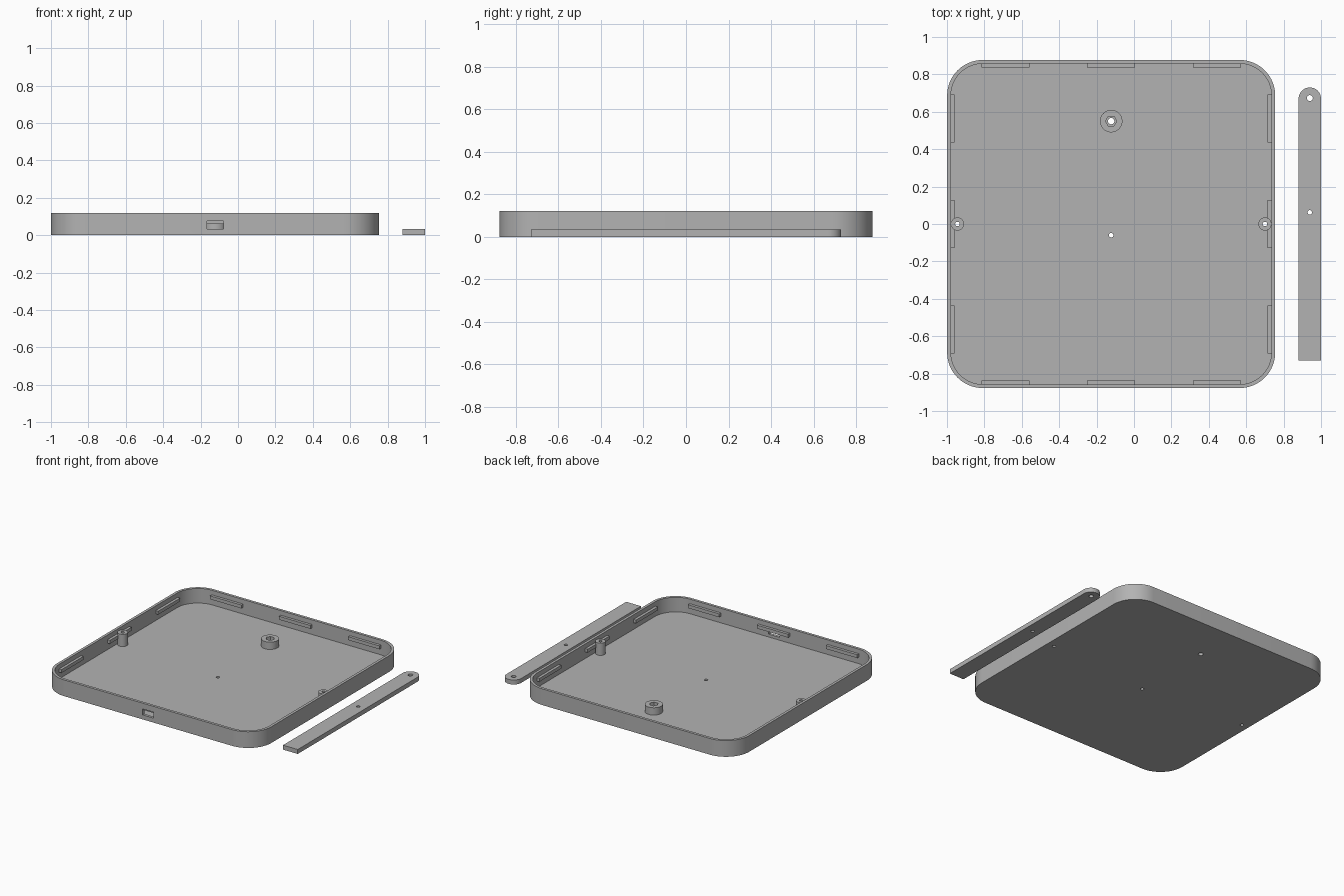
import bpy, bmesh, math

if "Cube" in bpy.data.objects:
    bpy.data.objects.remove(bpy.data.objects["Cube"])

CX = -0.122            # tray centre
HALF = 0.877           # tray half width
WALL, FLOOR, HEIGHT = 0.02, 0.012, 0.12

grey = bpy.data.materials.new("plain grey")
grey.diffuse_color = (0.45, 0.45, 0.45, 1)
grey.use_nodes = True
grey.node_tree.nodes["Principled BSDF"].inputs["Base Color"].default_value = grey.diffuse_color


def prism(name, outline, z0, z1):
    """Extrude a counter-clockwise outline from z0 to z1."""
    bm = bmesh.new()
    face = bm.faces.new([bm.verts.new((x, y, z0)) for x, y in outline])
    top = bmesh.ops.extrude_face_region(bm, geom=[face])["geom"]
    for v in top:
        if isinstance(v, bmesh.types.BMVert):
            v.co.z = z1
    bmesh.ops.recalc_face_normals(bm, faces=bm.faces)
    mesh = bpy.data.meshes.new(name)
    bm.to_mesh(mesh)
    bm.free()
    mesh.materials.append(grey)
    ob = bpy.data.objects.new(name, mesh)
    bpy.context.collection.objects.link(ob)
    return ob


def arc(x, y, r, a0, a1, n):
    return [(x + r * math.cos(math.radians(a0 + (a1 - a0) * i / n)),
             y + r * math.sin(math.radians(a0 + (a1 - a0) * i / n))) for i in range(n + 1)]


def circle(x, y, r, n=32):
    return arc(x, y, r, 0, 360, n)[:-1]


def rounded_square(h, r):
    pts = []
    for k, (sx, sy) in enumerate([(1, 1), (-1, 1), (-1, -1), (1, -1)]):
        pts += arc(CX + sx * (h - r), sy * (h - r), r, 90 * k, 90 * k + 90, 16)
    return pts


def rect(x0, x1, y0, y1):
    return [(x0, y0), (x1, y0), (x1, y1), (x0, y1)]


def combine(target, tool, operation):
    """Apply a boolean and remove the tool."""
    tool.hide_render = True
    mod = target.modifiers.new("cut", "BOOLEAN")
    mod.operation, mod.solver, mod.object = operation, "EXACT", tool
    bpy.context.view_layer.objects.active = target
    bpy.ops.object.modifier_apply(modifier=mod.name)
    bpy.data.objects.remove(tool)


def cut(target, outline, z0, z1):
    combine(target, prism("cutter", outline, z0, z1), "DIFFERENCE")


def smooth(ob):
    bpy.ops.object.select_all(action="DESELECT")
    ob.select_set(True)
    bpy.context.view_layer.objects.active = ob
    bpy.ops.object.shade_smooth_by_angle(angle=math.radians(30))


# Tray shell with rounded corners
tray = prism("tray", rounded_square(HALF, 0.19), 0, HEIGHT)
cut(tray, rounded_square(HALF - WALL, 0.17), FLOOR, HEIGHT + 0.1)

# Cable window in the front wall
cut(tray, rect(CX - 0.045, CX + 0.045, -HALF - 0.05, -HALF + WALL + 0.005), 0.033, 0.077)

# Drilled floor holes: nut boss, centre and the two side posts
boss_pos = (CX, 0.55)
post_pos = [(CX + s * 0.822, 0) for s in (-1, 1)]
for (x, y), r in [(boss_pos, 0.017), ((CX, -0.06), 0.012)] + [(p, 0.012) for p in post_pos]:
    cut(tray, circle(x, y, r, 24), -0.05, 0.05)
smooth(tray)

# Snap ridges, three along each wall
inner = HALF - WALL
for s in (-1, 1):
    for c in (-0.565, 0, 0.565):
        a, b = sorted((s * (inner + 0.003), s * (inner - 0.02)))
        prism("snap_ridge", rect(CX + c - 0.128, CX + c + 0.128, a, b), 0.061, 0.086)
        ridge = prism("snap_ridge", rect(CX + a, CX + b, c - 0.128, c + 0.128), 0.061, 0.086)
        if c == 0:  # clear the ridge around the screw post
            cut(ridge, circle(CX + s * 0.822, 0, 0.034), 0, 0.2)

# Nut boss with a hexagonal pocket
boss = prism("nut_boss", circle(*boss_pos, 0.06, 48), FLOOR - 0.002, 0.066)
cut(boss, circle(*boss_pos, 0.017, 24), -0.05, 0.2)
cut(boss, circle(*boss_pos, 0.03, 6), 0.035, 0.2)
smooth(boss)

# Screw posts beside the left and right walls
for x, y in post_pos:
    post = prism("screw_post", circle(x, y, 0.035), FLOOR - 0.002, 0.102)
    cut(post, circle(x, y, 0.012, 24), -0.05, 0.2)
    smooth(post)

# Separate arm with one round end and two holes
arm = prism("arm", [(0.88, -0.73), (1.0, -0.73)] + arc(0.94, 0.67, 0.06, 0, 180, 24), 0, 0.033)
cut(arm, circle(0.94, 0.673, 0.016, 24), -0.05, 0.1)
cut(arm, circle(0.94, 0.062, 0.012, 24), -0.05, 0.1)
smooth(arm)
